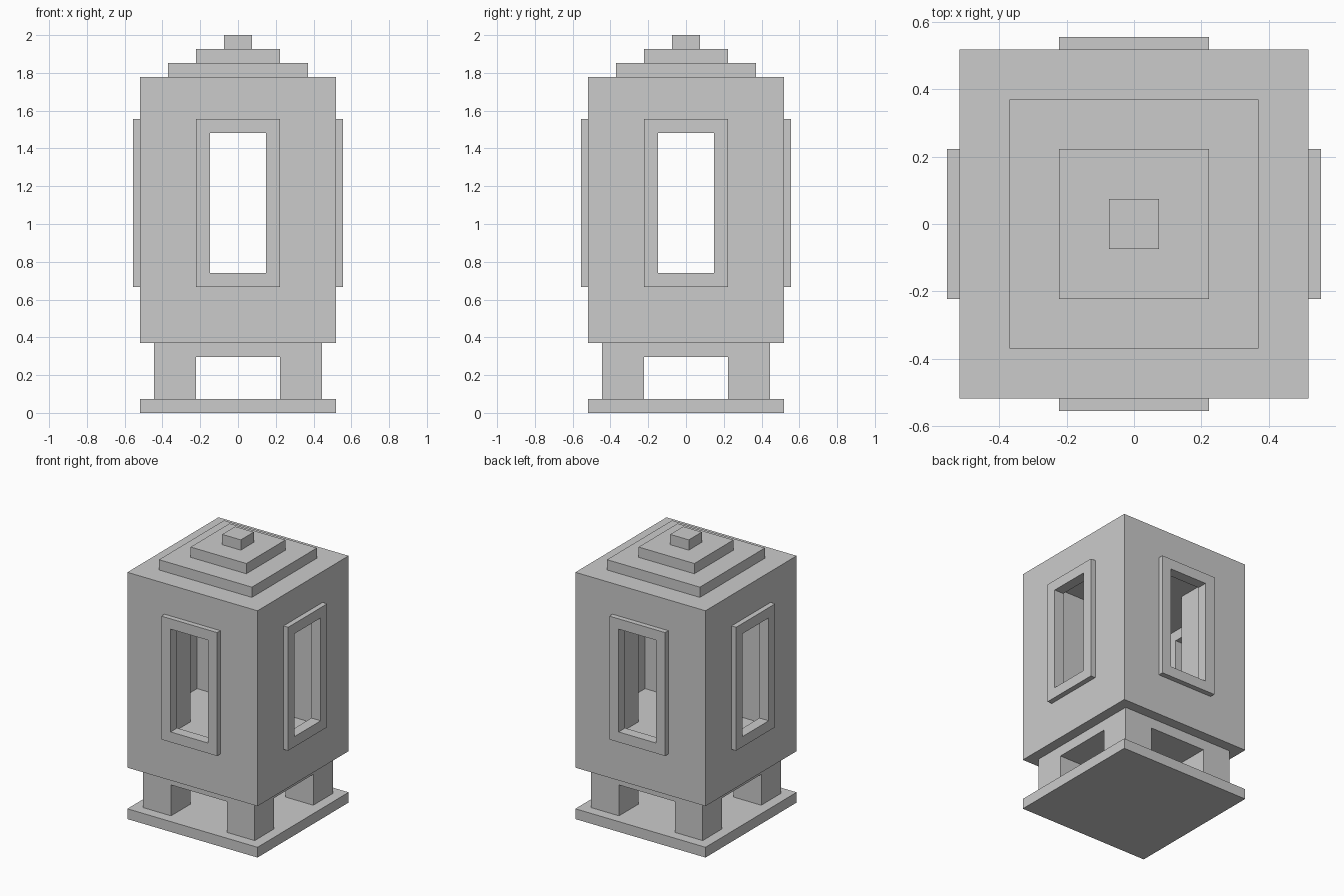
import bpy, bmesh
from math import pi
from mathutils import Matrix

if "Cube" in bpy.data.objects:
    bpy.data.objects.remove(bpy.data.objects["Cube"])

U = 2 / 27  # design grid: the model is 27 units tall


def prism(name, outline, z0, z1):
    """Extrude a flat outline (grid units) from z0 to z1."""
    bm = bmesh.new()
    face = bm.faces.new([bm.verts.new((x * U, y * U, z0 * U)) for x, y in outline])
    res = bmesh.ops.extrude_face_region(bm, geom=[face])
    top = [v for v in res["geom"] if isinstance(v, bmesh.types.BMVert)]
    bmesh.ops.translate(bm, verts=top, vec=(0, 0, (z1 - z0) * U))
    bmesh.ops.recalc_face_normals(bm, faces=bm.faces)
    mesh = bpy.data.meshes.new(name)
    bm.to_mesh(mesh)
    bm.free()
    obj = bpy.data.objects.new(name, mesh)
    bpy.context.collection.objects.link(obj)
    return obj


def rect(x0, x1, y0, y1):
    return [(x0, y0), (x1, y0), (x1, y1), (x0, y1)]


def square(h):
    return rect(-h, h, -h, h)


def cross(w, l):
    return [(-w, -l), (w, -l), (w, -w), (l, -w), (l, w), (w, w),
            (w, l), (-w, l), (-w, w), (-l, w), (-l, -w), (-w, -w)]


def cut(obj, cutter):
    mod = obj.modifiers.new("opening", 'BOOLEAN')
    mod.operation = 'DIFFERENCE'
    mod.solver = 'EXACT'
    mod.object = cutter
    cutter.hide_render = True
    cutter.hide_set(True)


# Base plate
prism("base_plate", square(7), 0, 1)

# Pedestal: block with crossing passages that leave four legs
pedestal = prism("pedestal_legs", square(6), 1, 5)
cut(pedestal, prism("pedestal_cutter", cross(3, 8), 0, 4))

# Lantern body with crossing window passages
body = prism("body", square(7), 5, 24)
cut(body, prism("body_cutter", cross(3, 8), 9, 21))

# Stepped roof
for name, half, z in (("roof_lower_step", 5, 24), ("roof_middle_step", 3, 25),
                      ("roof_finial", 1, 26)):
    prism(name, square(half), z, z + 1)

# Window frames, set half a unit into and out of each wall
for i, side in enumerate(("front", "right", "back", "left")):
    frame = prism(side + "_window_frame", rect(-3, 3, -7.5, -6.5), 9, 21)
    opening = prism(side + "_window_cutter", rect(-2, 2, -8, -6), 10, 20)
    for obj in (frame, opening):
        obj.data.transform(Matrix.Rotation(i * pi / 2, 4, 'Z'))
    cut(frame, opening)
